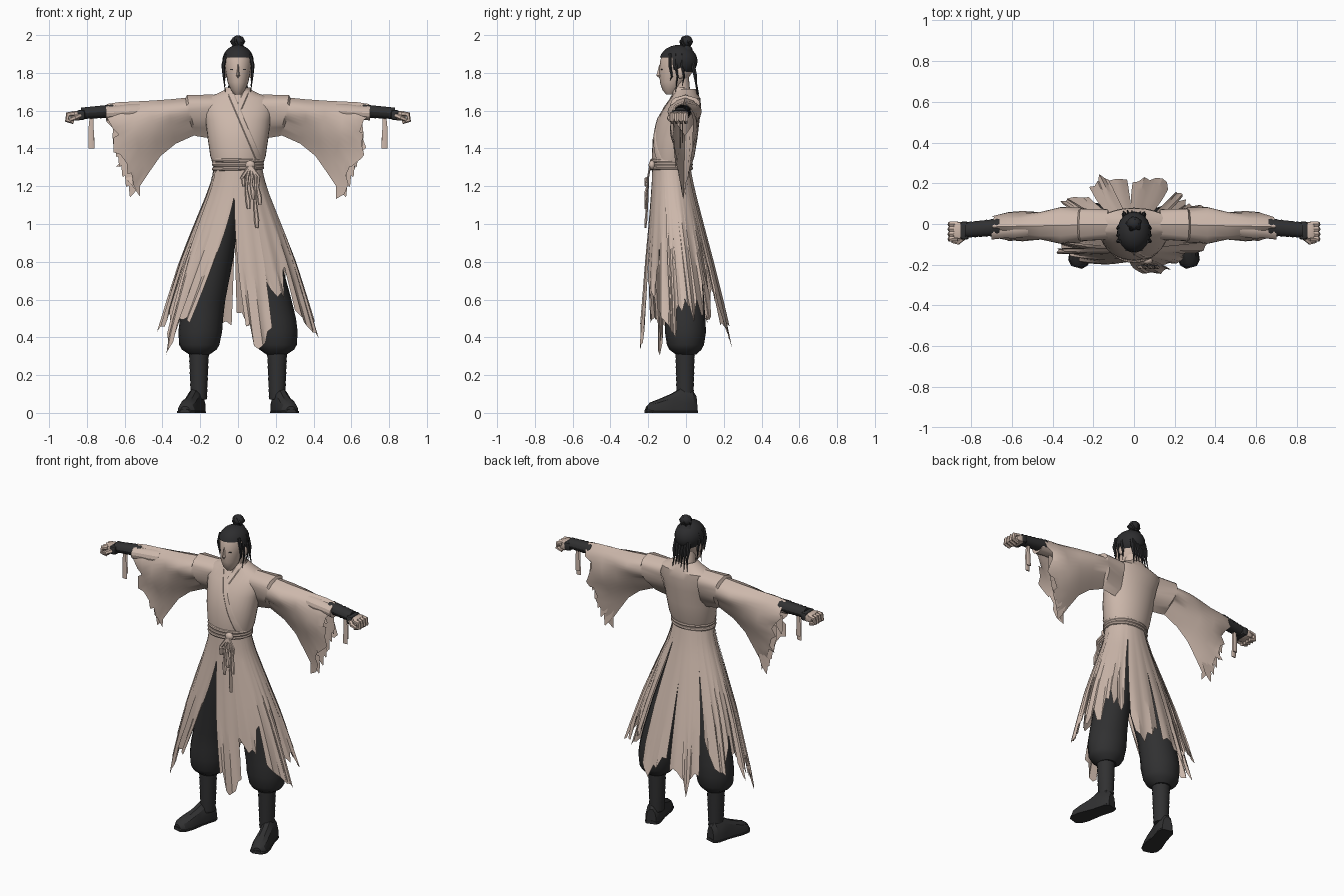
import bpy, bmesh, math, random
from math import sin, cos, pi, radians, sqrt
from mathutils import Vector

random.seed(7)
cube = bpy.data.objects.get("Cube")
if cube:
    bpy.data.objects.remove(cube, do_unlink=True)


def material(name, rgb):
    m = bpy.data.materials.new(name)
    m.use_nodes = True
    m.diffuse_color = (*rgb, 1)
    m.node_tree.nodes["Principled BSDF"].inputs["Base Color"].default_value = (*rgb, 1)
    return m


LINEN = material("worn linen", (0.61, 0.48, 0.41))
SKIN = material("pale skin", (0.61, 0.475, 0.4))
DARK = material("charcoal cloth", (0.03, 0.03, 0.031))
HAIR = material("black hair", (0.026, 0.026, 0.028))
parts = []


def finish(name, bm, mat):
    bmesh.ops.recalc_face_normals(bm, faces=bm.faces)
    mesh = bpy.data.meshes.new(name)
    bm.to_mesh(mesh)
    bm.free()
    mesh.materials.append(mat)
    ob = bpy.data.objects.new(name, mesh)
    bpy.context.collection.objects.link(ob)
    parts.append(ob)


def loft(name, rows, mat, closed=True, cap=True):
    """Skin rows of points; closed joins each row into a ring."""
    bm = bmesh.new()
    vs = [[bm.verts.new(p) for p in row] for row in rows]
    n = len(rows[0])
    for a, b in zip(vs, vs[1:]):
        for i in range(n if closed else n - 1):
            j = (i + 1) % n
            bm.faces.new((a[i], a[j], b[j], b[i]))
    if closed and cap:
        bm.faces.new(vs[0])
        bm.faces.new(vs[-1])
    finish(name, bm, mat)


def interp(table, z):
    """Linear lookup in a table of (z, cx, cy, rx, ry)."""
    rows = sorted(table)
    z = min(max(z, rows[0][0]), rows[-1][0])
    for a, b in zip(rows, rows[1:]):
        if z <= b[0]:
            t = (z - a[0]) / (b[0] - a[0])
            return [p + (q - p) * t for p, q in zip(a, b)]


def stack(name, table, mat, side=1, n=20, cap=True):
    rows = [[(side * (cx + rx * cos(2 * pi * i / n)), cy + ry * sin(2 * pi * i / n), z)
             for i in range(n)] for z, cx, cy, rx, ry in table]
    loft(name, rows, mat, cap=cap)


def strand(name, pts, radii, mat, flat=1.0, n=6):
    """Tapered tube along a path; flat squashes its depth in y."""
    pts = [Vector(p) for p in pts]
    rows = []
    for i, p in enumerate(pts):
        d = (pts[min(i + 1, len(pts) - 1)] - pts[max(i - 1, 0)]).normalized()
        u = d.cross(Vector((0, 1, 0))).normalized()
        v = d.cross(u)
        rows.append([p + radii[i] * (u * cos(2 * pi * k / n) + v * flat * sin(2 * pi * k / n))
                     for k in range(n)])
    loft(name, rows, mat)


def block(name, center, size, mat, bevel):
    bm = bmesh.new()
    bmesh.ops.create_cube(bm, size=1)
    for v in bm.verts:
        v.co = Vector(center) + Vector([a * b for a, b in zip(v.co, size)])
    bmesh.ops.bevel(bm, geom=bm.edges[:], offset=bevel, segments=2, profile=0.5, affect='EDGES')
    finish(name, bm, mat)


def ball(name, center, size, mat, keep=lambda c: True):
    bm = bmesh.new()
    bmesh.ops.create_uvsphere(bm, u_segments=20, v_segments=14, radius=1)
    for v in bm.verts:
        v.co = Vector(center) + Vector([a * b for a, b in zip(v.co, size)])
    gone = [f for f in bm.faces if not keep(f.calc_center_median())]
    bmesh.ops.delete(bm, geom=gone, context='FACES')
    finish(name, bm, mat)


# Head and face
FACE = [(1.685, 0, -.085, .018, .02), (1.71, 0, -.08, .038, .045), (1.75, 0, -.07, .055, .068),
        (1.81, 0, -.052, .067, .09), (1.87, 0, -.046, .074, .09), (1.92, 0, -.042, .06, .07)]
stack("head", FACE, SKIN)
stack("neck", [(1.62, 0, -.005, .055, .05), (1.69, 0, -.02, .043, .043), (1.78, 0, -.03, .043, .045)], SKIN)
loft("nose", [[(-.006, -.133, 1.845), (.006, -.133, 1.845), (0, -.141, 1.845)],
              [(-.014, -.13, 1.785), (.014, -.13, 1.785), (0, -.157, 1.785)],
              [(-.008, -.122, 1.772), (.008, -.122, 1.772), (0, -.14, 1.772)]], SKIN)

# Hair cap, bun and loose locks
ball("hair_cap", (0, -.04, 1.862), (.083, .101, .086), HAIR,
     lambda c: c.z > 1.875 or (c.y > -.075 and c.z > 1.8) or c.y > -.01)
stack("hair_tie", [(1.925, 0, -.005, .042, .042), (1.945, 0, 0, .022, .022), (1.96, 0, 0, .028, .028)], HAIR)
ball("hair_bun", (0, .003, 1.968), (.035, .032, .03), HAIR)
for k in range(5):
    a = k * 2 * pi / 5
    strand("bun_coil", [(.018 * cos(a), .018 * sin(a), 1.988), (.032 * cos(a + .5), .028 * sin(a + .5), 1.965),
                        (.024 * cos(a + 1), .024 * sin(a + 1), 1.94)], (.008, .011, .005), HAIR)
for s in (1, -1):
    block("eye", (s * .031, -.129, 1.818), (.02, .008, .005), HAIR, .001)
    ball("ear", (s * .07, -.03, 1.8), (.012, .02, .03), SKIN)
    for y, end in ((-.085, 1.76), (-.055, 1.7), (-.02, 1.73)):
        strand("side_lock", [(s * .064, y, 1.9), (s * .078, y, 1.84), (s * .075, y + .01, 1.78),
                             (s * .068, y, end)], (.01, .01, .006, .001), HAIR)
for k in range(6):
    x = (k - 2.5) * .018
    strand("back_lock", [(x, .035, 1.85), (x * 1.1, .048, 1.79), (x, .054, 1.74),
                         (x * 1.2, .06 + random.uniform(0, .015), random.uniform(1.66, 1.74))],
           (.012, .011, .006, .001), HAIR)

# Robe bodice with crossed lapels
BODY = [(1.29, 0, -.078, .125, .1), (1.36, 0, -.068, .147, .113), (1.45, 0, -.058, .16, .118),
        (1.55, 0, -.04, .172, .112), (1.62, 0, -.016, .19, .096), (1.665, 0, -.002, .18, .078),
        (1.69, 0, -.003, .11, .065), (1.715, 0, -.006, .062, .058)]
stack("bodice", BODY, LINEN, n=32, cap=False)


def front_y(x, z):
    _, _, cy, rx, ry = interp(BODY, z)
    return cy - ry * sqrt(max(0, 1 - (x / rx) ** 2))


for x0, x1, end in ((-.052, .115, 1.33), (.052, .004, 1.61)):
    rows = []
    for i in range(13):
        t = i / 12
        z, x = 1.722 + (end - 1.722) * t, x0 + (x1 - x0) * t
        rows.append([(x + dx, front_y(x + dx, z) - lift, z)
                     for dx, lift in ((-.018, .001), (-.013, .005), (.013, .005), (.018, .001))])
    loft("lapel", rows, LINEN, closed=False)

# Sleeves: slanted rings given as top x, top z, bottom x, bottom z, half depth
SLEEVE = [(.13, 1.685, .12, 1.45, .07), (.27, 1.683, .22, 1.465, .09), (.278, 1.668, .23, 1.47, .08),
          (.36, 1.66, .33, 1.425, .083), (.46, 1.653, .41, 1.36, .076), (.56, 1.648, .48, 1.26, .07),
          (.63, 1.645, .52, 1.2, .064), (.695, 1.635, .555, 1.15, .056)]
HALF = 14
for s in (1, -1):
    rows = []
    for r, (xt, zt, xb, zb, w) in enumerate(SLEEVE):
        ring = []
        grow = r / (len(SLEEVE) - 1)
        for i in range(2 * HALF):
            t = i / HALF if i <= HALF else 2 - i / HALF
            sign = -1 if i < HALF else 1
            y = -.002 - .012 * grow + sign * w * sin(pi * t ** .6) * (1 + .12 * sin(9 * t + 2 * r))
            x = xt + (xb - xt) * t + .025 * sin(pi * t) * grow
            z = zt + (zb - zt) * t
            if grow == 1 and t > .2:
                x += random.uniform(-.04, .02)
                z += random.uniform(-.03, .03)
            ring.append((s * x, y, z))
        rows.append(ring)
    loft("sleeve", rows, LINEN, cap=False)
    # Ragged tatters along the sleeve mouth
    for k in range(6):
        t = .35 + .11 * k
        x, z, y = .69 - .14 * t + .015 * sin(pi * t), 1.635 - .48 * t, random.choice((-.04, .03)) * (1 - t)
        loft("sleeve_tatter", [[(s * (x - .06), y, z + .05), (s * (x + .005), y, z + .06)],
                               [(s * (x - .035), y, z - .02), (s * (x + .01), y, z)],
                               [(s * x, y + .004, z - .06), (s * (x + .005), y + .004, z - .055)]],
             LINEN, closed=False)

    # Inner cuff, wrapped forearm, half glove and fist
    def limb(name, x0, x1, r0, r1, mat, ridges):
        rows = []
        for i in range(ridges):
            t = i / (ridges - 1)
            x, r = x0 + (x1 - x0) * t, (r0 + (r1 - r0) * t) * (1 + .08 * (i % 2))
            rows.append([(s * x, -.015 - .015 * t + 1.2 * r * cos(2 * pi * k / 14),
                          1.598 - .012 * t + r * sin(2 * pi * k / 14)) for k in range(14)])
        loft(name, rows, mat)
    limb("inner_cuff", .52, .7, .04, .036, LINEN, 4)
    limb("forearm_wrap", .66, .83, .034, .03, DARK, 14)
    block("half_glove", (s * .832, -.032, 1.577), (.045, .09, .054), DARK, .014)
    block("palm", (s * .857, -.032, 1.573), (.06, .085, .05), SKIN, .014)
    for k in range(4):
        y = .001 - .024 * k
        strand("finger", [(s * .865, y, 1.585), (s * .9, y - .002, 1.58), (s * .905, y - .003, 1.55),
                          (s * .87, y - .002, 1.538)], (.013, .014, .013, .01), SKIN)
    strand("thumb", [(s * .835, -.065, 1.575), (s * .865, -.09, 1.562), (s * .892, -.085, 1.55)],
           (.014, .013, .009), SKIN)
    for dy, end in ((-.006, 1.4), (.006, 1.43)):
        strand("wrist_ribbon", [(s * .775, -.025 + dy, 1.57), (s * .778, -.025 + dy, 1.5),
                                (s * .775, -.025 + dy, end)], (.01, .014, .016), LINEN, .25)

    # Trousers, wrapped shin and boot
    stack("trouser_leg", [(.31, .205, 0, .055, .055), (.335, .205, -.003, .092, .085),
                          (.36, .205, -.003, .106, .098), (.43, .2, -.003, .116, .109),
                          (.5, .193, -.005, .114, .107), (.6, .175, -.01, .108, .106),
                          (.8, .128, -.03, .1, .11),
                          (1.05, .07, -.058, .08, .095), (1.28, .05, -.072, .065, .085)], DARK, s, 16)
    stack("shin_wrap", [(.07 + .0155 * k, .207, -.005, .041 + .0006 * k + .003 * (k % 2),
                         .044 + .0004 * k + .003 * (k % 2)) for k in range(18)], DARK, s, 14)
    heel, toe = Vector((.208, .052, 0)), Vector((.28, -.208, 0))
    across = Vector((toe.y - heel.y, heel.x - toe.x, 0)).normalized()

    def foot(name, shape):
        rows = []
        for t, w, h in shape:
            c = heel.lerp(toe, t)
            ring = [c + across * (u * w) + Vector((0, 0, v * h)) for u, v in
                    ((-1, 0), (-1, .4), (-.75, .8), (-.3, 1), (.3, 1), (.75, .8), (1, .4), (1, 0))]
            rows.append([(s * p.x, p.y, p.z) for p in ring])
        loft(name, rows, DARK)
    foot("boot", [(0, .03, .09), (.08, .042, .12), (.3, .045, .13), (.5, .045, .1),
                  (.75, .052, .072), (.92, .045, .055), (1, .025, .035)])
    foot("sole", [(-.01, .034, .02), (.1, .047, .02), (.4, .046, .02), (.75, .056, .02),
                  (.93, .05, .02), (1.02, .027, .02)])

# Tattered skirt panels: waist angles, hem angles, hem height
SKIRT = [(1.31, 0, -.078, .122, .1), (1.2, 0, -.07, .145, .112), (1.0, 0, -.052, .225, .145),
         (.8, 0, -.035, .3, .18), (.6, 0, -.018, .36, .212), (.35, 0, 0, .43, .25)]


def panel(name, a0, a1, b0, b1, hem, rag=.09, out=0.0):
    cols = max(4, int((a1 - a0) / 5))
    drops = [hem + rag * (random.uniform(-.6, .9) + 1.3 * abs(2 * c / cols - 1) ** 2) for c in range(cols + 1)]
    rows = []
    for r in range(11):
        t = r / 10
        row = []
        for c in range(cols + 1):
            f = c / cols
            z = 1.31 + (drops[c] - 1.31) * t
            a = radians((a0 + (a1 - a0) * f) * (1 - t) + (b0 + (b1 - b0) * f) * t)
            _, _, cy, rx, ry = interp(SKIRT, z)
            k = 1 + out + .03 * t * sin(c * 1.9 + a0)
            row.append((rx * k * cos(a), cy + ry * k * sin(a), z))
        rows.append(row)
    loft(name, rows, LINEN, closed=False)


for p in ((-100, -62, -84, -64, .38), (-66, -35, -64, -36, .64), (-38, 2, -36, 3, .46),
          (0, 40, 2, 38, .54), (37, 64, 36, 54, .68), (61, 96, 62, 91, .42),
          (93, 131, 95, 124, .37), (128, 167, 130, 165, .54), (164, 202, 163, 198, .46),
          (198, 272, 193, 233, .42)):
    panel("skirt_panel", *p)
for a, hem in ((-14, .38), (12, .5), (112, .36), (148, .48), (176, .42), (212, .32), (52, .6)):
    panel("skirt_strip", a - 8, a + 8, a - 4, a + 4, hem, .05, .03)

# Belt coils, knot and hanging cords
for k, z in enumerate((1.295, 1.315, 1.335)):
    bpy.ops.mesh.primitive_torus_add(major_segments=36, minor_segments=8, major_radius=.128,
                                     minor_radius=.011, location=(0, -.077, z), rotation=(0, .03 * (k - 1), 0))
    belt = bpy.context.object
    belt.name = "belt_coil"
    belt.scale = (1, .82, 1)
    belt.data.materials.append(LINEN)
    parts.append(belt)
ball("belt_knot", (.065, -.18, 1.312), (.026, .018, .024), LINEN)
for x, end in ((.025, 1.2), (.05, 1.08), (.075, 1.13), (.095, .98), (.11, 1.1)):
    strand("belt_cord", [(.065, -.19, 1.31), (x, -.2, 1.25), (x - .006, -.203, (1.25 + end) / 2 + .02),
                         (x + .004, -.212, end + .04), (x + .006, -.215, end)],
           (.01, .009, .008, .014, .009), LINEN, .6)

# Soft shading with crisp folds
bpy.ops.object.select_all(action='DESELECT')
for ob in parts:
    ob.select_set(True)
bpy.context.view_layer.objects.active = parts[0]
bpy.ops.object.shade_smooth_by_angle(angle=radians(28))
